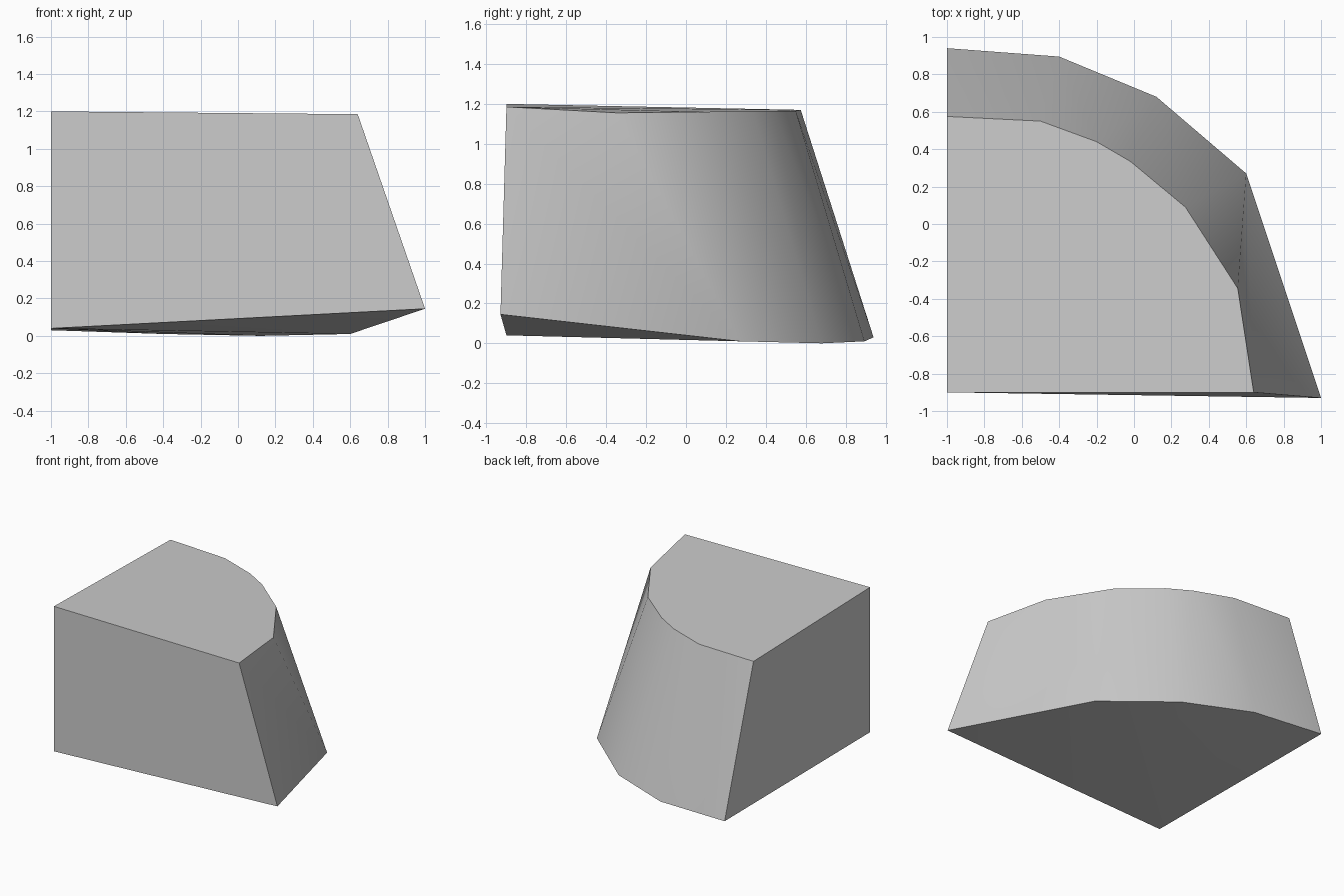
import bpy
import bmesh
from math import radians

cube = bpy.data.objects.get("Cube")
if cube:
    bpy.data.objects.remove(cube, do_unlink=True)

# Plain grey finish
grey = bpy.data.materials.new("plain_grey")
grey.use_nodes = True
colour = (0.6, 0.6, 0.6, 1)
grey.diffuse_color = colour
grey.node_tree.nodes["Principled BSDF"].inputs["Base Color"].default_value = colour

# Base and top outlines, counter-clockwise from the square corner
base = [(-1, -0.9, 0.04), (1, -0.93, 0.145), (0.6, 0.27, 0.01),
        (0.12, 0.68, 0), (-0.4, 0.895, 0.01), (-1, 0.94, 0.03)]
top = [(-1, -0.9, 1.2), (0.64, -0.9, 1.185), (0.555, -0.345, 1.155),
       (0.275, 0.09, 1.16), (-0.02, 0.335, 1.165), (-0.2, 0.44, 1.165),
       (-0.5, 0.55, 1.165), (-1, 0.575, 1.17)]

bm = bmesh.new()
lower = [bm.verts.new(p) for p in base]
upper = [bm.verts.new(p) for p in top]

# Flat front and left walls
bm.faces.new((lower[0], lower[1], upper[1], upper[0]))
bm.faces.new((lower[-1], lower[0], upper[0], upper[-1]))

# Sloping curved wall: step along the base (b) or the top (t) each time
b = t = 1
for step in "bttbttbtb":
    if step == "b":
        bm.faces.new((lower[b], lower[b + 1], upper[t]))
        b += 1
    else:
        bm.faces.new((lower[b], upper[t + 1], upper[t]))
        t += 1
# Last panel closes against the left wall
if t < len(upper) - 1:
    bm.faces.new((lower[b], upper[t + 1], upper[t]))

# Top cap, and underside fanned from the square corner
bm.faces.new(upper)
for i in range(1, len(lower) - 1):
    bm.faces.new((lower[0], lower[i + 1], lower[i]))

bmesh.ops.recalc_face_normals(bm, faces=bm.faces[:])
mesh = bpy.data.meshes.new("tapered_quarter_block")
bm.to_mesh(mesh)
bm.free()
mesh.materials.append(grey)

block = bpy.data.objects.new("tapered_quarter_block", mesh)
bpy.context.collection.objects.link(block)
bpy.ops.object.select_all(action="DESELECT")
block.select_set(True)
bpy.context.view_layer.objects.active = block
bpy.ops.object.shade_smooth_by_angle(angle=radians(40))
